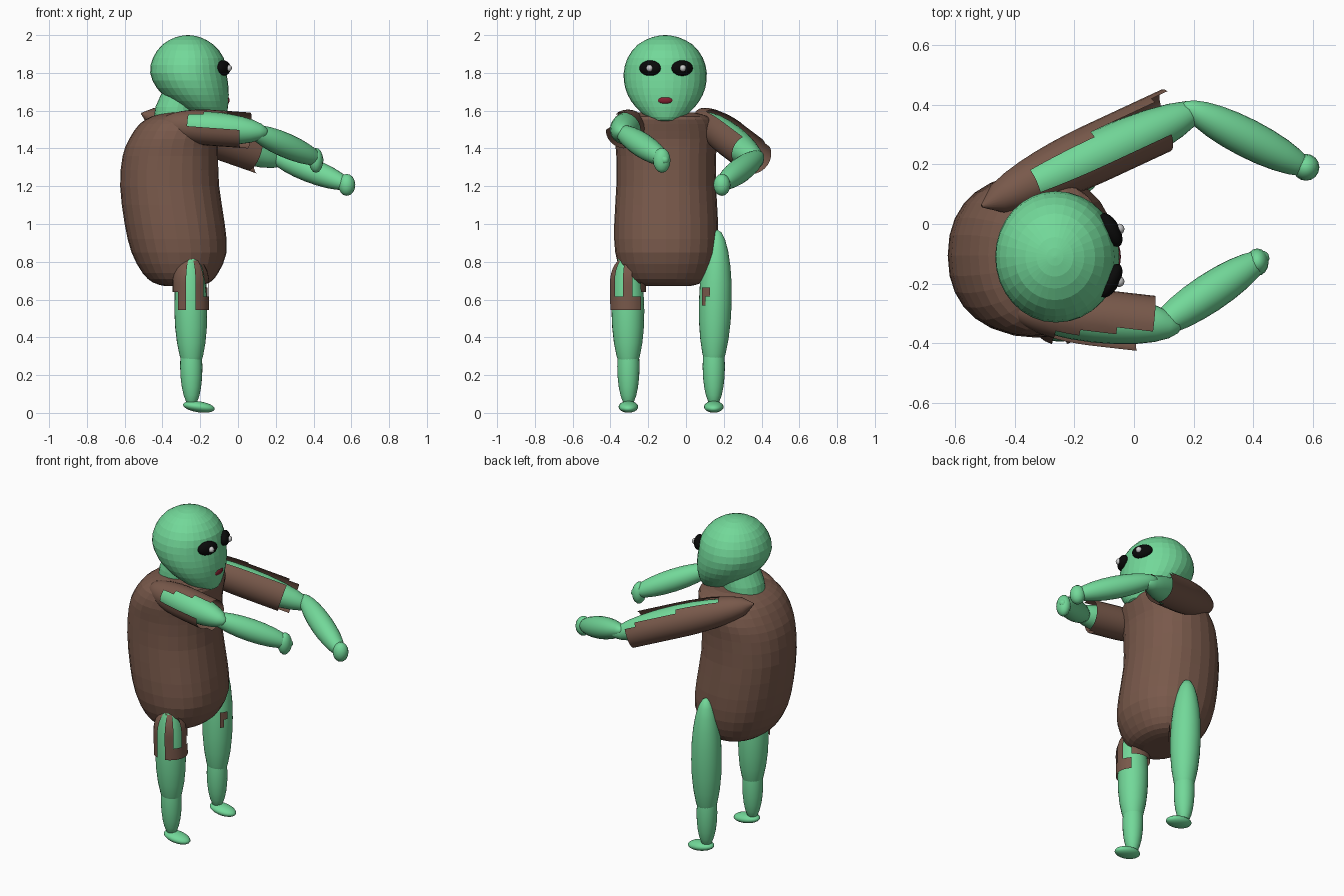
import bpy, bmesh, math
from mathutils import Vector, Matrix

if "Cube" in bpy.data.objects:
    bpy.data.objects.remove(bpy.data.objects["Cube"])


def material(name, rgb):
    m = bpy.data.materials.new(name)
    m.diffuse_color = (*rgb, 1)
    m.use_nodes = True
    m.node_tree.nodes["Principled BSDF"].inputs["Base Color"].default_value = m.diffuse_color
    return m


GREEN = material("skin_green", (0.17, 0.69, 0.32))
BROWN = material("cloth_brown", (0.19, 0.10, 0.07))
BLACK = material("eye_black", (0.003, 0.003, 0.003))
GREY = material("glint_grey", (0.6, 0.6, 0.6))
RED = material("mouth_red", (0.22, 0.015, 0.03))


def finish(name, bm, mat, smooth=False):
    me = bpy.data.meshes.new(name)
    bmesh.ops.recalc_face_normals(bm, faces=bm.faces[:])
    for f in bm.faces:
        f.smooth = smooth
    bm.to_mesh(me)
    bm.free()
    me.materials.append(mat)
    ob = bpy.data.objects.new(name, me)
    bpy.context.collection.objects.link(ob)
    return ob


def loft(name, rows, mat, yc, n=32, steps=2, power=2.0):
    """Stack of rounded rings (z, centre x, radius x, radius y), spline-interpolated."""
    rings = []
    for i in range(len(rows) - 1):
        p = [Vector(rows[min(max(i + k, 0), len(rows) - 1)]) for k in (-1, 0, 1, 2)]
        for s in range(steps):
            t = s / steps
            rings.append(0.5 * (2 * p[1] + (p[2] - p[0]) * t
                         + (2 * p[0] - 5 * p[1] + 4 * p[2] - p[3]) * t * t
                         + (3 * p[1] - p[0] - 3 * p[2] + p[3]) * t ** 3))
    rings.append(Vector(rows[-1]))
    bm = bmesh.new()
    loops = []
    for z, x, rx, ry in rings:
        loop = []
        for k in range(n):
            c, s = math.cos(2 * math.pi * k / n), math.sin(2 * math.pi * k / n)
            e = 2 / power
            loop.append(bm.verts.new((x + rx * math.copysign(abs(c) ** e, c),
                                      yc + ry * math.copysign(abs(s) ** e, s), z)))
        loops.append(loop)
    for a, b in zip(loops, loops[1:]):
        for k in range(n):
            bm.faces.new((a[k], a[(k + 1) % n], b[(k + 1) % n], b[k]))
    bm.faces.new(loops[0])
    bm.faces.new(loops[-1])
    return finish(name, bm, mat)


def ellipsoid(name, loc, radii, mat, rot=Matrix(), seg=24):
    bm = bmesh.new()
    bmesh.ops.create_uvsphere(bm, u_segments=seg, v_segments=seg // 2, radius=1)
    bm.transform(Matrix.Translation(loc) @ rot.to_4x4() @ Matrix.Diagonal((*radii, 1)))
    return finish(name, bm, mat, True)


def limb(name, p0, p1, r, mat=GREEN):
    p0, p1 = Vector(p0), Vector(p1)
    rot = (p1 - p0).to_track_quat('Z', 'Y').to_matrix()
    return ellipsoid(name, (p0 + p1) / 2, (r, r, (p1 - p0).length / 2), mat, rot)


def sleeve(name, p0, p1, r, keep, full=0.6, n=24, m=12):
    """Open cloth shell, pointed at p0; keep(angle, t) chooses the faces that remain."""
    p0, p1 = Vector(p0), Vector(p1)
    d = (p1 - p0).normalized()
    s = d.cross(Vector((1, 0, 0)) if abs(d.z) > 0.9 else Vector((0, 0, 1))).normalized()
    w = s.cross(d)
    bm = bmesh.new()
    grid = []
    for j in range(m + 1):
        t = j / m
        q = max(0, 1 - t / full)
        rad = r * max(0.05, math.sqrt(1 - q * q))
        grid.append([bm.verts.new(p0.lerp(p1, t) + rad * (w * math.cos(a) + s * math.sin(a)))
                     for a in (2 * math.pi * k / n for k in range(n))])
    for j in range(m):
        for k in range(n):
            ang = (k + 0.5) * 360 / n
            ang = ang - 360 if ang > 180 else ang
            if keep(ang, (j + 0.5) / m):
                bm.faces.new((grid[j][k], grid[j][(k + 1) % n],
                              grid[j + 1][(k + 1) % n], grid[j + 1][k]))
    bmesh.ops.delete(bm, geom=[v for v in bm.verts if not v.link_faces], context='VERTS')
    return finish(name, bm, BROWN, True)


# Torso, neck and head
loft("torso", [(0.672, -.30, .09, .13), (0.69, -.30, .15, .19), (0.74, -.305, .20, .235),
               (0.85, -.312, .252, .27), (1.0, -.335, .265, .275), (1.2, -.362, .262, .264),
               (1.36, -.358, .253, .264), (1.45, -.34, .236, .27), (1.53, -.303, .218, .255),
               (1.57, -.27, .185, .22), (1.59, -.27, .12, .15)], BROWN, -0.105, 28, 2, 2.2)
loft("neck", [(1.52, -.33, .118, .12), (1.62, -.32, .117, .12), (1.74, -.28, .10, .11)],
     GREEN, -0.11, 24)
loft("head", [(2.0, -.265, .004, .004), (1.99, -.265, .062, .066), (1.95, -.265, .135, .145),
              (1.88, -.263, .187, .199), (1.80, -.263, .202, .22), (1.72, -.24, .19, .212),
              (1.65, -.205, .155, .18), (1.59, -.164, .106, .128), (1.55, -.13, .058, .07),
              (1.536, -.12, .01, .012)], GREEN, -0.11)

# Face
for side, name in ((1, "left"), (-1, "right")):
    turn = Matrix.Rotation(side * math.radians(28), 3, 'Z')
    y = -0.105 + side * 0.085
    ellipsoid(name + "_eye", (-0.078, y, 1.825), (0.03, 0.062, 0.041), BLACK, turn)
    ellipsoid(name + "_eye_glint", (-0.05, y + 0.003 * side, 1.825), (0.018,) * 3, GREY, seg=16)
ellipsoid("mouth", (-0.058, -0.11, 1.655), (0.014, 0.042, 0.02), RED, seg=16)

# Arms: upper arm, forearm, hand
limb("left_upper_arm", (-.46, .07, 1.57), (.24, .395, 1.32), .085)
limb("left_forearm", (.16, .40, 1.37), (.60, .175, 1.20), .065)
ellipsoid("left_hand", (.576, .19, 1.207), (.045, .045, .058), GREEN, seg=16)
limb("right_upper_arm", (-.42, -.28, 1.53), (.16, -.345, 1.485), .085)
limb("right_forearm", (.05, -.365, 1.505), (.45, -.10, 1.33), .065)
ellipsoid("right_hand", (.413, -.128, 1.337), (.038, .046, .066), GREEN, seg=16)

# Torn sleeves with stepped openings
sleeve("left_sleeve", (-.51, .06, 1.585), (.135, .36, 1.36), .10,
       lambda a, t: not (t > .28 and abs(a - 12 + 30 * t) < 22 + 18 * t)
       and (t < .93 or a < 0))
sleeve("right_sleeve", (-.42, -.28, 1.53), (.06, -.335, 1.495), .095,
       lambda a, t: not (t > .35 and abs(a - 85 + 40 * t) < 18 + 22 * t)
       and (t < .88 or a < 60))

# Legs: thigh, shin, foot
tilt = Matrix.Rotation(math.radians(8), 3, 'Y')
for name, top, knee, y, zt in (("left", .165, .145, .147, .97), ("right", -.31, -.305, -.305, .88)):
    limb(name + "_thigh", (-.255, top, zt), (-.245, knee, .20), .087)
    limb(name + "_shin", (-.25, y, .46), (-.245, y, .03), .059)
    ellipsoid(name + "_foot", (-.207, y, .032), (.085, .052, .029), GREEN, tilt)

# Torn trouser legs
sleeve("right_trouser", (-.25, -.31, .83), (-.25, -.307, .545), .097,
       lambda a, t: not (70 < a < 110 and t > .1) and not (10 < abs(a) < 42 and .1 < t < .75)
       and (t < .7 or -40 < a < 140), .5)
sleeve("left_trouser_patch", (-.25, .15, .83), (-.25, .15, .545), .092,
       lambda a, t: 15 < a < 45 and .6 < t < (.9 if a > 30 else .78), .3)
